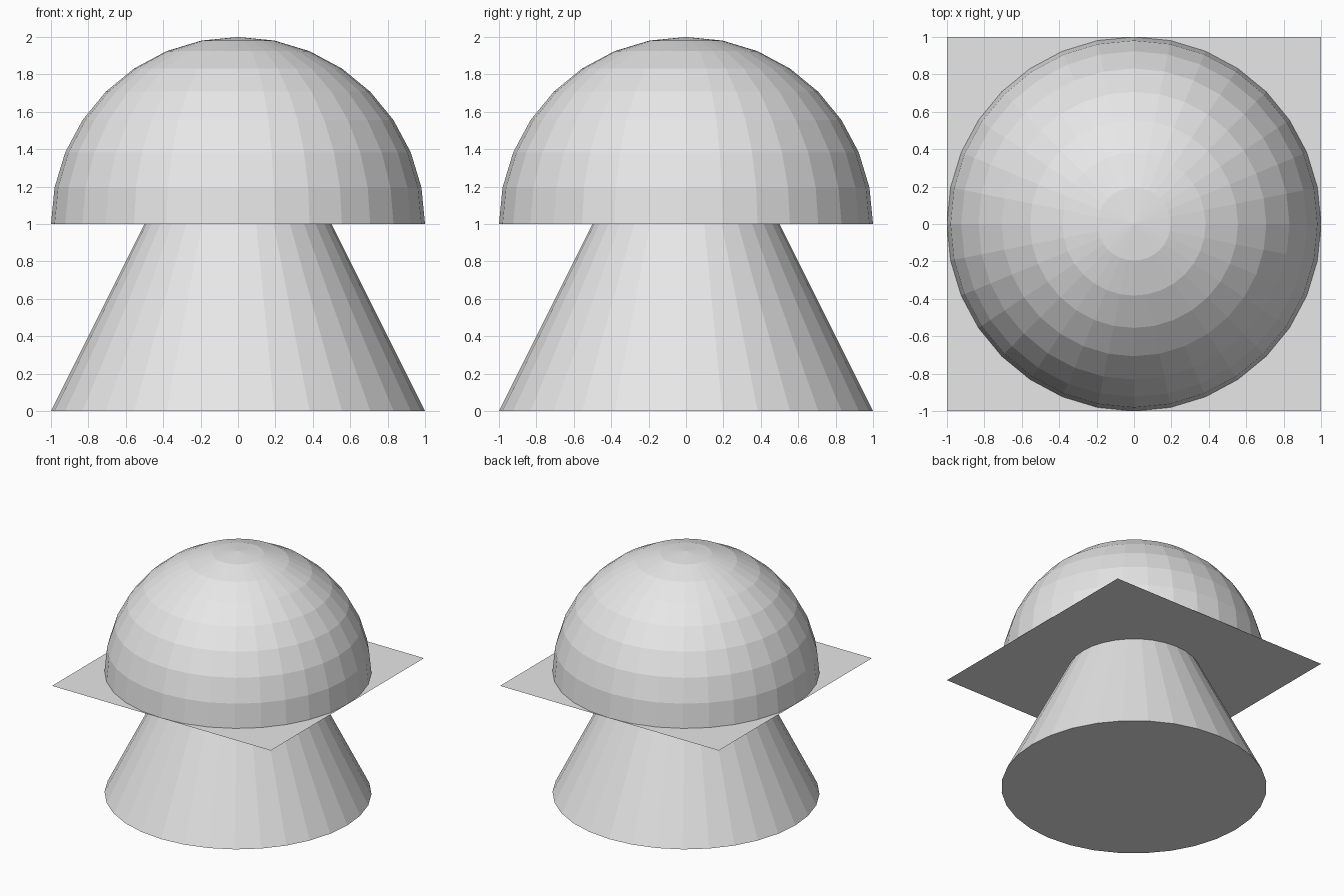
import bpy
import bmesh
from mathutils import Matrix

if "Cube" in bpy.data.objects:
    bpy.data.objects.remove(bpy.data.objects["Cube"])

grey = bpy.data.materials.new("light_grey")
grey.diffuse_color = (0.8, 0.8, 0.8, 1.0)
grey.use_nodes = True
grey.node_tree.nodes["Principled BSDF"].inputs["Base Color"].default_value = grey.diffuse_color


def add_part(name, bm):
    mesh = bpy.data.meshes.new(name)
    bm.to_mesh(mesh)
    bm.free()
    mesh.materials.append(grey)
    obj = bpy.data.objects.new(name, mesh)
    bpy.context.collection.objects.link(obj)
    return obj


MID = Matrix.Translation((0, 0, 1))

# Cone base: tapers from the ground up to an apex inside the dome
bm = bmesh.new()
bmesh.ops.create_cone(bm, cap_ends=True, segments=32, radius1=1, radius2=0,
                      depth=2, matrix=MID)
add_part("cone_base", bm)

# Thin square sheet at mid height
bm = bmesh.new()
bmesh.ops.create_grid(bm, x_segments=1, y_segments=1, size=1, matrix=MID)
add_part("square_sheet", bm)

# Dome: upper half of a faceted sphere, open underneath
bm = bmesh.new()
bmesh.ops.create_uvsphere(bm, u_segments=32, v_segments=16, radius=1, matrix=MID)
lower = [v for v in bm.verts if v.co.z < 0.99]
bmesh.ops.delete(bm, geom=lower, context='VERTS')
add_part("dome", bm)
